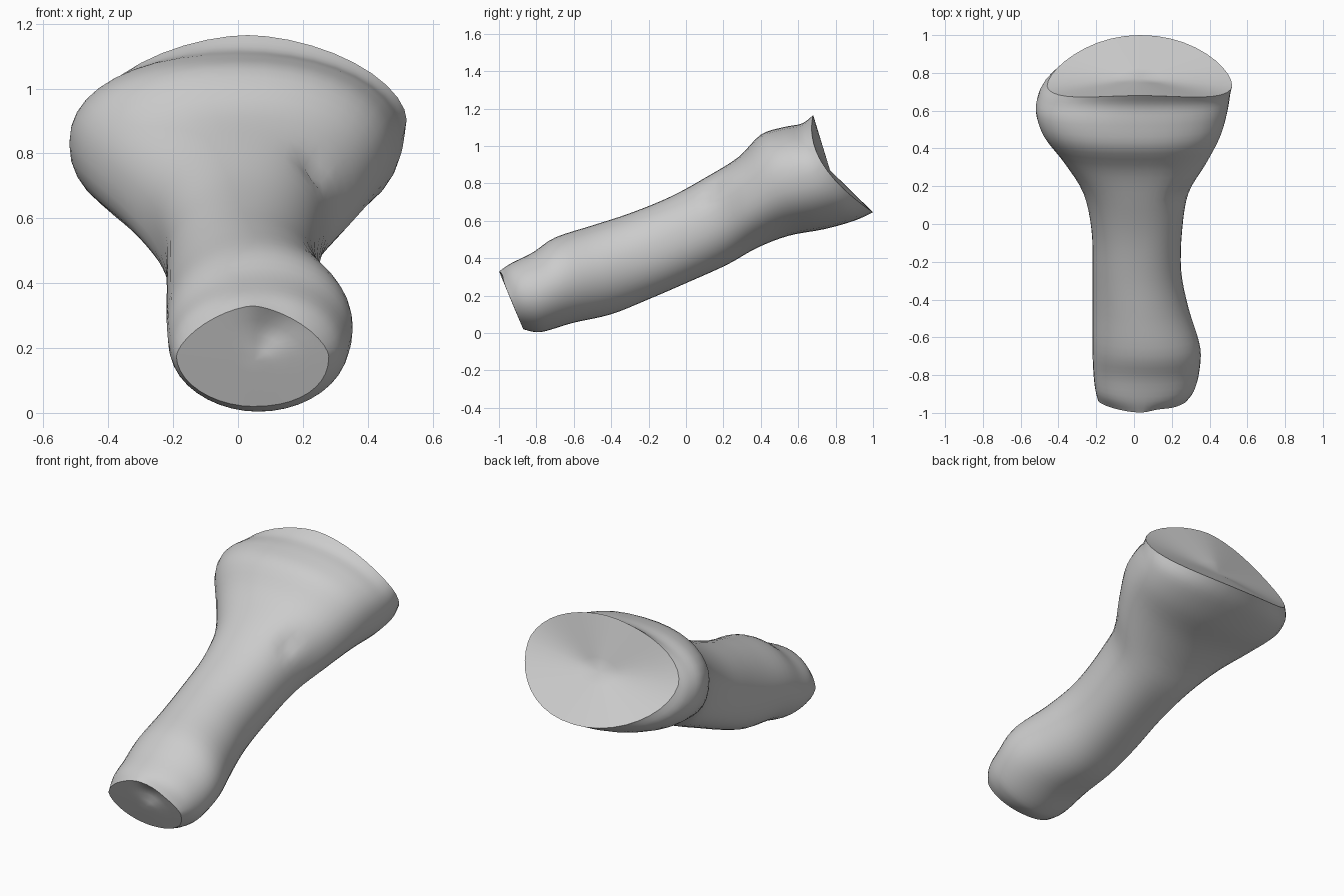
import bpy
import bmesh
import math
from mathutils import Vector

SEGMENTS = 40
STEPS = 4

# Cross-sections from the narrow front end to the flared back end:
# top y, top z, bottom y, bottom z, right x, left x,
# roundness above, lower right and lower left, side bow
SECTIONS = [
    (-1, .33, -.87, .02, -.19, .28, 1.3, 1.05, .9, 0),
    (-.94, .37, -.81, .005, -.205, .32, 1, 1.05, 1, 0),
    (-.82, .43, -.75, .01, -.215, .345, 1, 1, 1, 0),
    (-.7, .51, -.6, .055, -.22, .35, 1, .9, 1, 0),
    (-.5, .575, -.4, .1, -.22, .29, 1, .8, 1, 0),
    (-.3, .64, -.2, .18, -.22, .25, .95, .7, .95, 0),
    (-.08, .73, .02, .275, -.225, .255, .9, .7, .95, 0),
    (.12, .84, .22, .365, -.27, .29, .9, .75, .95, 0),
    (.28, .94, .38, .455, -.37, .385, .85, .85, .95, 0),
    (.4, 1.06, .55, .52, -.48, .46, .88, .9, .9, 0),
    (.52, 1.1, .74, .555, -.52, .495, .9, .9, .85, .03),
    (.62, 1.12, .9, .6, -.5, .51, 1, .9, .85, .07),
    (.68, 1.165, 1, .645, -.46, .52, 1.15, 1, .95, .11),
]


def remove_default_cube():
    cube = bpy.data.objects.get("Cube")
    if cube:
        bpy.data.objects.remove(cube, do_unlink=True)


def make_material(name, colour):
    material = bpy.data.materials.new(name)
    material.use_nodes = True
    material.diffuse_color = colour
    shader = next(n for n in material.node_tree.nodes if n.type == "BSDF_PRINCIPLED")
    shader.inputs["Base Color"].default_value = colour
    shader.inputs["Roughness"].default_value = .8
    return material


def spline(a, b, c, d, t):
    """Smooth interpolation between b and c."""
    return b + .5 * t * (c - a + t * (2 * a - 5 * b + 4 * c - d
                                      + t * (3 * (b - c) + d - a)))


def refined_sections():
    last = len(SECTIONS) - 1
    for i in range(last):
        around = [SECTIONS[min(max(k, 0), last)] for k in range(i - 1, i + 3)]
        for step in range(STEPS):
            yield [spline(*values, step / STEPS) for values in zip(*around)]
    yield SECTIONS[last]


def signed_power(value, power):
    return math.copysign(abs(value) ** power, value)


def section_points(section):
    top_y, top_z, low_y, low_z, right, left, above, low_right, low_left, bow = section
    top, low = Vector((0, top_y, top_z)), Vector((0, low_y, low_z))
    for k in range(SEGMENTS):
        angle = math.tau * k / SEGMENTS
        cosine, sine = math.cos(angle), math.sin(angle)
        power = above if sine > 0 else low_left if cosine > 0 else low_right
        across, up = signed_power(cosine, power), signed_power(sine, power)
        point = low.lerp(top, .5 + .5 * up)
        point.y -= bow * (1 - up * up)
        point.x = (left + right) / 2 + across * (left - right) / 2
        yield point


def bridge(bm, first, second):
    for k in range(SEGMENTS):
        n = (k + 1) % SEGMENTS
        bm.faces.new((first[k], first[n], second[n], second[k]))


def cap(bm, ring, centre):
    """Close an open end with shrinking rings and a central fan."""
    outer = ring
    for blend in (.25, .5, .75):
        inner = [bm.verts.new(v.co.lerp(centre, blend)) for v in ring]
        bridge(bm, outer, inner)
        outer = inner
    hub = bm.verts.new(centre)
    for k in range(SEGMENTS):
        bm.faces.new((outer[k], outer[(k + 1) % SEGMENTS], hub))


def dent(bm, place, push, radius):
    for v in bm.verts:
        v.co += push * math.exp(-((v.co - place).length / radius) ** 2)


def build_bone(material):
    bm = bmesh.new()
    rings = [[bm.verts.new(p) for p in section_points(s)] for s in refined_sections()]
    for first, second in zip(rings, rings[1:]):
        bridge(bm, first, second)

    # Flat front end and hollowed back end
    cap(bm, rings[0], Vector((.05, -.93, .16)))
    cap(bm, rings[-1], Vector((.03, .77, .87)))

    # Worn pits on the front end and on the shaft
    dent(bm, Vector((.1, -.96, .26)), Vector((0, .03, 0)), .06)
    dent(bm, Vector((.25, .13, .77)), Vector((-.02, 0, -.03)), .05)

    bmesh.ops.recalc_face_normals(bm, faces=bm.faces)
    mesh = bpy.data.meshes.new("bone")
    bm.to_mesh(mesh)
    bm.free()
    mesh.materials.append(material)
    bone = bpy.data.objects.new("bone", mesh)
    bpy.context.collection.objects.link(bone)
    return bone


remove_default_cube()
bone = build_bone(make_material("pale grey", (.6, .6, .6, 1)))
bpy.ops.object.select_all(action="DESELECT")
bone.select_set(True)
bpy.context.view_layer.objects.active = bone
bpy.ops.object.shade_smooth_by_angle(angle=math.radians(35))
